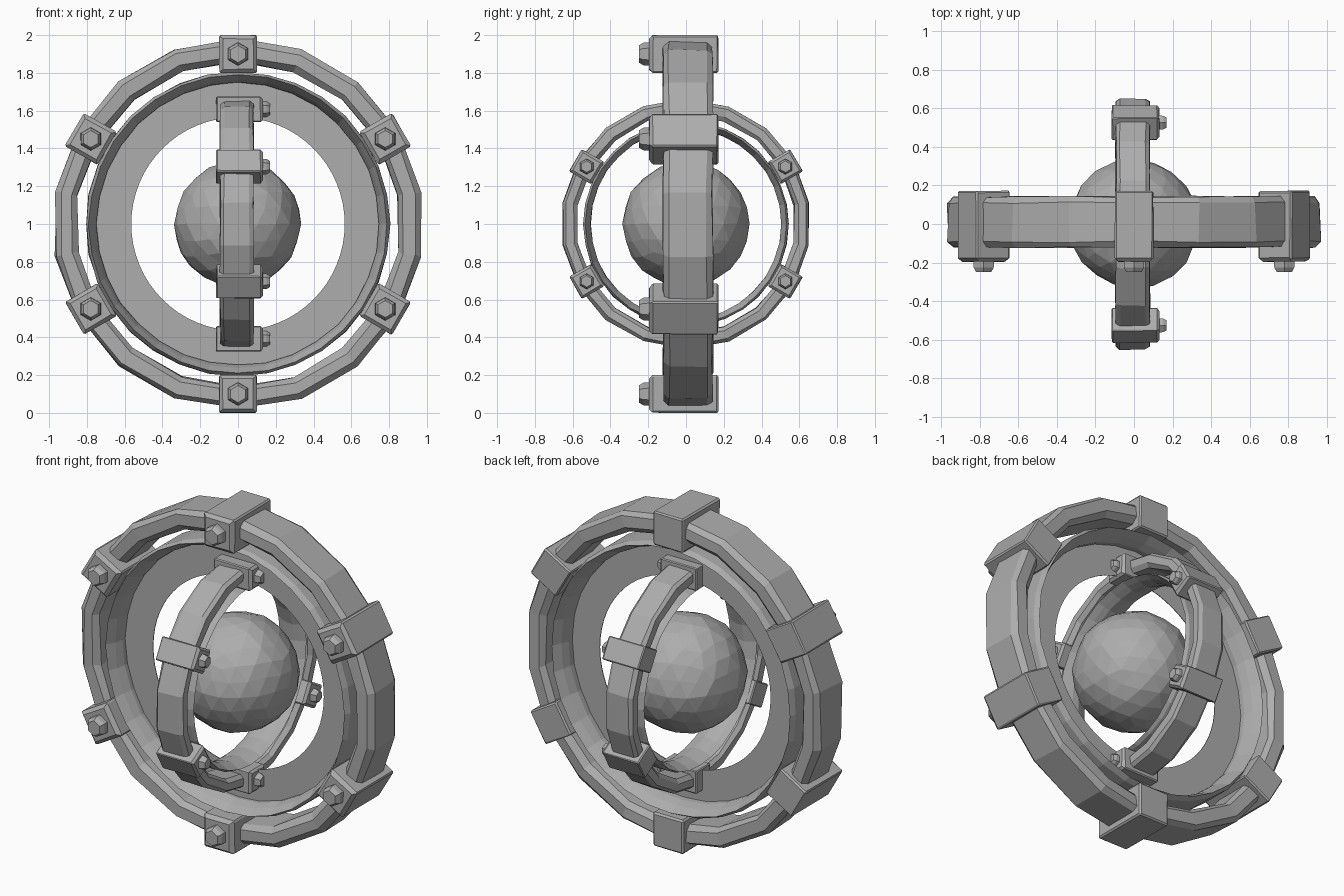
import bpy, bmesh, math, random
from mathutils import Matrix, Vector

random.seed(4)
cube = bpy.data.objects.get("Cube")
if cube:
    bpy.data.objects.remove(cube, do_unlink=True)

grey = bpy.data.materials.new("stone grey")
grey.use_nodes = True
GREY = (0.42, 0.42, 0.42, 1)
grey.diffuse_color = GREY
grey.node_tree.nodes["Principled BSDF"].inputs["Base Color"].default_value = GREY


def finish(bm, name, matrix, wobble=0.0):
    """Roughen slightly, place and add to the scene with flat faces."""
    for v in bm.verts:
        v.co += Vector([random.uniform(-wobble, wobble) for _ in range(3)])
    bmesh.ops.transform(bm, matrix=matrix, verts=bm.verts)
    bmesh.ops.recalc_face_normals(bm, faces=bm.faces)
    mesh = bpy.data.meshes.new(name)
    bm.to_mesh(mesh)
    bm.free()
    mesh.materials.append(grey)
    obj = bpy.data.objects.new(name, mesh)
    bpy.context.collection.objects.link(obj)
    return obj


def lathe(name, profile, sides, matrix, closed=True, wobble=0.0):
    """Turn a (radius, y) profile around the y axis, first corner at the top."""
    bm = bmesh.new()
    rows = []
    for i in range(sides):
        a = 2 * math.pi * i / sides
        rows.append([bm.verts.new((r * math.sin(a), y, r * math.cos(a))) for r, y in profile])
    count = len(profile)
    for i, row in enumerate(rows):
        nxt = rows[(i + 1) % sides]
        for j in range(count if closed else count - 1):
            k = (j + 1) % count
            bm.faces.new((row[j], row[k], nxt[k], nxt[j]))
    return finish(bm, name, matrix, wobble)


def clamp(name, matrix):
    """Square block around the ring, with chamfered edges and a wider front chamfer."""
    bm = bmesh.new()
    bmesh.ops.create_cube(bm, size=1)
    bmesh.ops.transform(bm, verts=bm.verts,
                        matrix=Matrix.Translation((0, -0.012, 0.9)) @ Matrix.Diagonal((0.2, 0.366, 0.2, 1)))
    front = [e for e in bm.edges if all(v.co.y < -0.1 for v in e.verts)]
    bmesh.ops.bevel(bm, geom=front, offset=0.02, segments=1, affect='EDGES')
    rest = [e for e in bm.edges if e.calc_length() > 0.15 and e.calc_face_angle() > 1.2]
    bmesh.ops.bevel(bm, geom=rest, offset=0.008, segments=1, affect='EDGES')
    finish(bm, name, matrix, 0.002)


def bolt(name, matrix):
    """Hexagonal bolt head with a tapered cap, on the front of a clamp."""
    bm = bmesh.new()
    rings = []
    for r, y in ((0.062, -0.18), (0.06, -0.225), (0.045, -0.25)):
        rings.append([bm.verts.new((r * math.sin(i * math.pi / 3), y, 0.9 + r * math.cos(i * math.pi / 3)))
                      for i in range(6)])
    for a, b in zip(rings, rings[1:]):
        for i in range(6):
            j = (i + 1) % 6
            bm.faces.new((a[i], a[j], b[j], b[i]))
    bm.faces.new(rings[0])
    bm.faces.new(rings[-1])
    finish(bm, name, matrix)


# Cross-sections as (radius, y)
BAND = [(0.89, -0.12), (0.955, -0.12), (0.98, -0.09), (0.98, 0.11), (0.955, 0.14),
        (0.89, 0.14), (0.86, 0.11), (0.86, -0.09)]
LINER = [(0.805, -0.09), (0.79, -0.122), (0.765, -0.07), (0.748, -0.02),
         (0.748, 0.04), (0.765, 0.09), (0.79, 0.144), (0.805, 0.11)]


def gimbal(prefix, matrix):
    """Faceted band, slim liner, and six bolted clamps."""
    lathe(prefix + "_band", BAND, 18, matrix, wobble=0.006)
    lathe(prefix + "_liner", LINER, 32, matrix, wobble=0.003)
    for i in range(6):
        m = matrix @ Matrix.Rotation(i * math.pi / 3, 4, 'Y')
        clamp(f"{prefix}_clamp_{i + 1}", m)
        bolt(f"{prefix}_bolt_{i + 1}", m)


centre = Matrix.Translation((0, 0, 1))
gimbal("outer_ring", centre)
gimbal("inner_ring", centre @ Matrix.Rotation(math.pi / 2, 4, 'Z') @ Matrix.Scale(0.675, 4))

# Flat disc with a round hole, inside the outer ring
lathe("flat_disc", [(0.565, 0.004), (0.565, 0.008), (0.76, 0.008), (0.76, 0.004)], 64, centre)

# Faceted core ball
ball = bmesh.new()
bmesh.ops.create_icosphere(ball, subdivisions=3, radius=0.334)
finish(ball, "core_ball", centre, 0.005)
